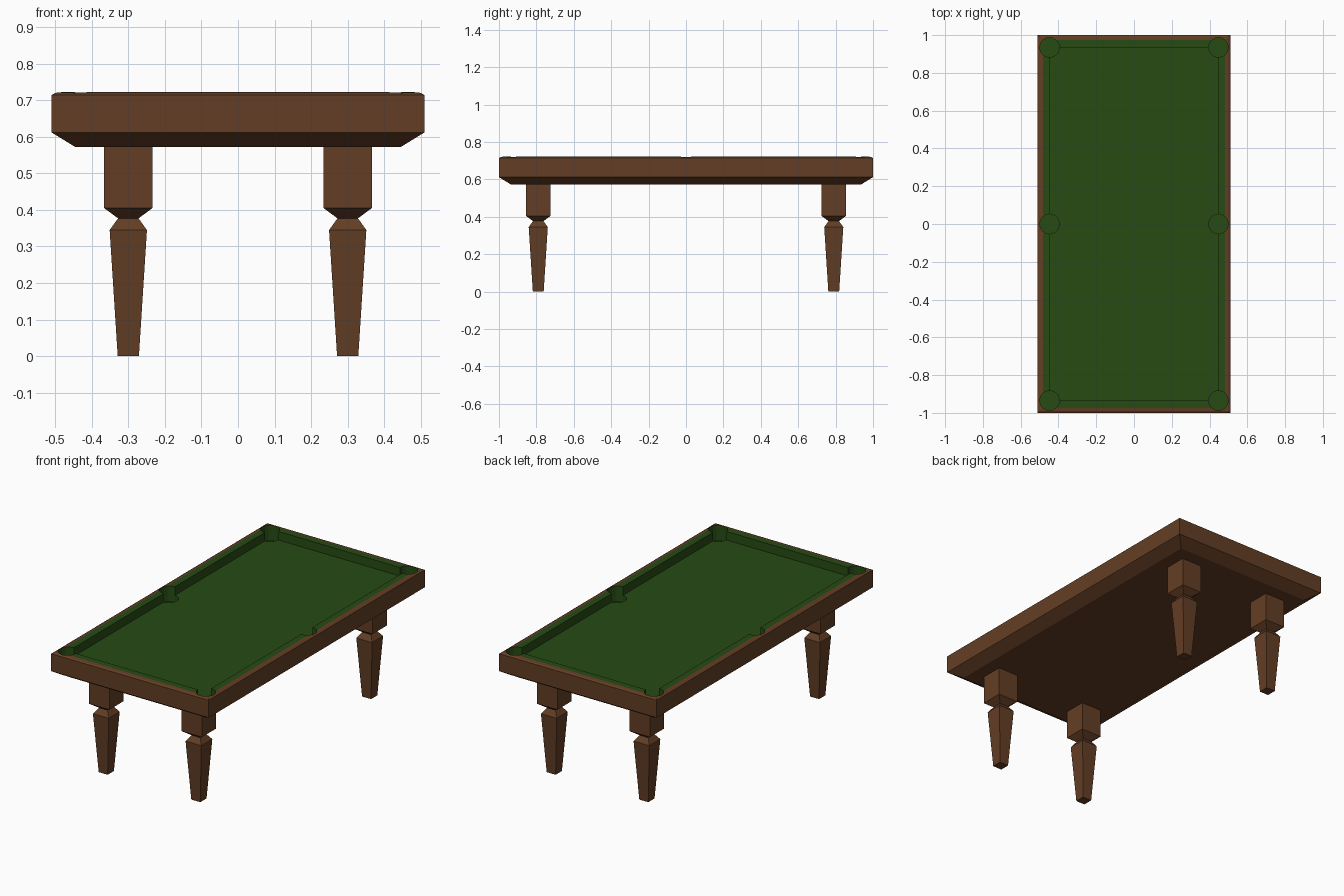
import bpy, bmesh

if "Cube" in bpy.data.objects:
    bpy.data.objects.remove(bpy.data.objects["Cube"])


def material(name, color):
    m = bpy.data.materials.new(name)
    m.diffuse_color = color
    m.use_nodes = True
    m.node_tree.nodes["Principled BSDF"].inputs["Base Color"].default_value = m.diffuse_color
    return m


WOOD = material("wood", (0.125, 0.048, 0.018, 1))
CLOTH = material("cloth", (0.02, 0.07, 0.007, 1))


def loft(name, rings, mats, center=(0, 0)):
    """Stack of rectangles (half x, half y, z), capped at both ends."""
    bm = bmesh.new()
    loops = []
    for hx, hy, z in rings:
        loops.append([bm.verts.new((sx * hx, sy * hy, z))
                      for sx, sy in ((-1, -1), (1, -1), (1, 1), (-1, 1))])
    bm.faces.new(loops[0][::-1])
    for a, b in zip(loops, loops[1:]):
        for i in range(4):
            j = (i + 1) % 4
            bm.faces.new((a[i], a[j], b[j], b[i]))
    top = bm.faces.new(loops[-1])
    top.material_index = len(mats) - 1
    bmesh.ops.recalc_face_normals(bm, faces=bm.faces[:])
    me = bpy.data.meshes.new(name)
    bm.to_mesh(me)
    bm.free()
    for m in mats:
        me.materials.append(m)
    ob = bpy.data.objects.new(name, me)
    ob.location = (center[0], center[1], 0)
    bpy.context.collection.objects.link(ob)
    return ob


def cut(target, cutter):
    """Subtract the cutter, keeping its cloth material on the new faces."""
    mod = target.modifiers.new("cut", 'BOOLEAN')
    mod.operation = 'DIFFERENCE'
    mod.solver = 'EXACT'
    mod.material_mode = 'TRANSFER'
    mod.object = cutter
    bpy.context.view_layer.objects.active = target
    bpy.ops.object.modifier_apply(modifier=mod.name)
    bpy.data.objects.remove(cutter)


# Table body: chamfered underside, bevelled rim, cloth-covered cushion top
body = loft("table_top", [
    (0.445, 0.935, 0.572), (0.51, 1.0, 0.612), (0.51, 1.0, 0.714),
    (0.50, 0.99, 0.72), (0.483, 0.973, 0.722)], [WOOD, CLOTH])

# Sunken playing bed
cut(body, loft("bed_cutter", [(0.445, 0.935, 0.672), (0.445, 0.935, 0.8)], [CLOTH]))

# Six round pockets
for x in (-0.447, 0.447):
    for y in (-0.935, 0, 0.935):
        bpy.ops.mesh.primitive_cylinder_add(vertices=16, radius=0.052, depth=0.18,
                                            location=(x, y, 0.72))
        cutter = bpy.context.object
        cutter.data.materials.append(CLOTH)
        cut(body, cutter)

# Four square turned legs
PROFILE = [(0.029, 0), (0.051, 0.345), (0.028, 0.377), (0.066, 0.405), (0.066, 0.575)]
for sx, side in ((-1, "left"), (1, "right")):
    for sy, end in ((-1, "front"), (1, "back")):
        loft(f"{end}_{side}_leg", [(r, r, z) for r, z in PROFILE], [WOOD],
             (sx * 0.30, sy * 0.79))
